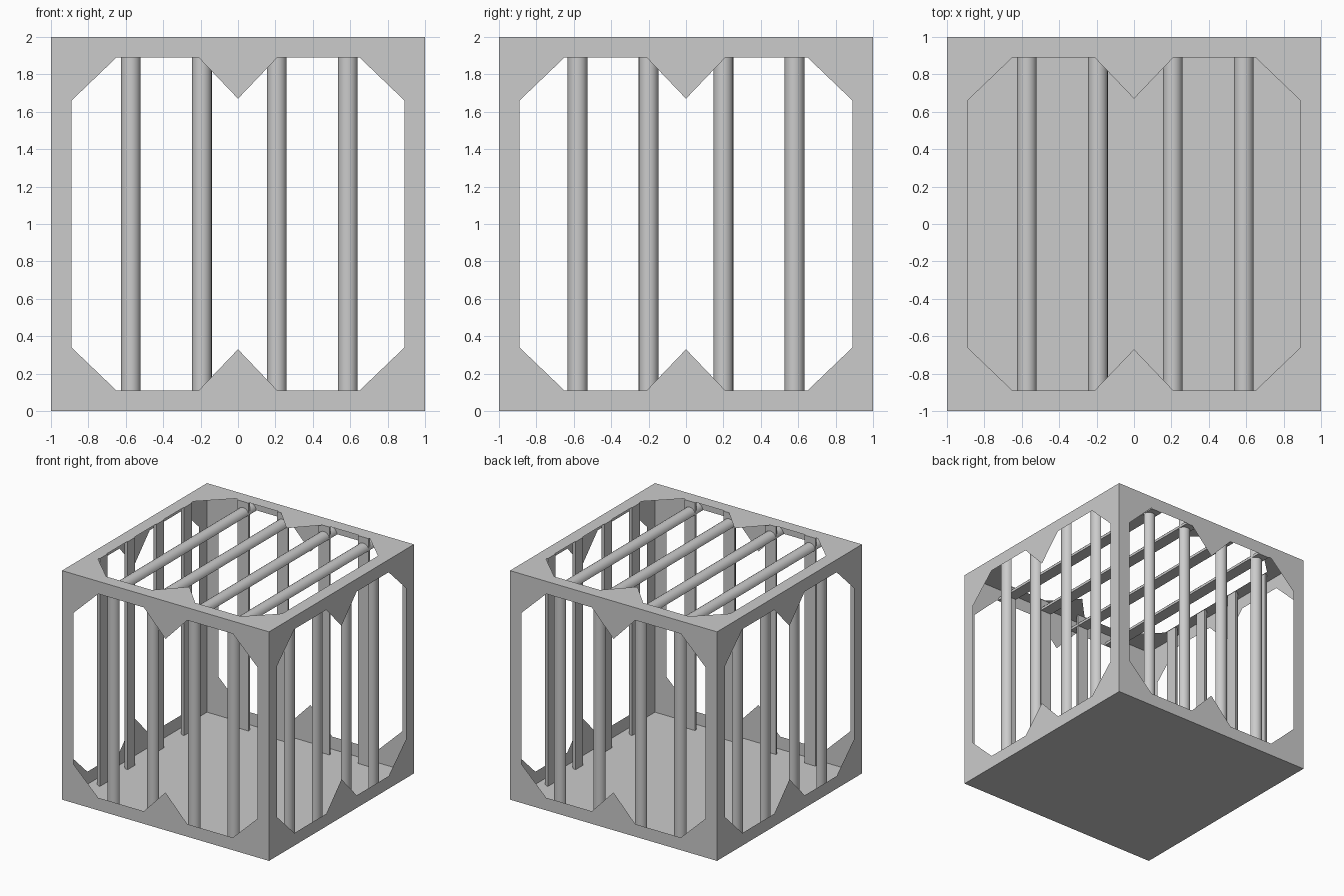
import bpy, bmesh
from math import pi, cos, sin, radians
from mathutils import Matrix

if "Cube" in bpy.data.objects:
    bpy.data.objects.remove(bpy.data.objects["Cube"])

# One quarter of the cut-out panel (centred, half-size 1)
QUARTER = [(1, 0), (1, 1), (0, 1), (0, .67), (.21, .89), (.65, .89), (.89, .66), (.89, 0)]
BAR_R, BAR_DEPTH, SEGS = .053, .89, 10


def finish(bm, name, matrix, smooth=False):
    mesh = bpy.data.meshes.new(name)
    bm.to_mesh(mesh)
    bm.free()
    mesh.transform(matrix)
    if smooth:
        for p in mesh.polygons:
            p.use_smooth = True
        mesh.set_sharp_from_angle(angle=radians(35))
    obj = bpy.data.objects.new(name, mesh)
    bpy.context.collection.objects.link(obj)
    return obj


def panel(name, matrix):
    """Thin sheet frame with toothed opening, facing local +z at height 1."""
    bm = bmesh.new()
    for sx in (1, -1):
        for sy in (1, -1):
            pts = QUARTER if sx * sy > 0 else QUARTER[::-1]
            bm.faces.new([bm.verts.new((sx * x, sy * y, 1)) for x, y in pts])
    bmesh.ops.remove_doubles(bm, verts=bm.verts[:], dist=1e-4)
    finish(bm, name, matrix)


def bars(name, matrix, shift):
    """Four half-round bars along local y, flat side facing inwards."""
    bm = bmesh.new()
    for x in (-.58, -.2, .2, .58):
        arc = [(x + shift + BAR_R * cos(pi * i / SEGS), BAR_DEPTH + BAR_R * sin(pi * i / SEGS))
               for i in range(SEGS + 1)]
        face = bm.faces.new([bm.verts.new((u, -.995, w)) for u, w in arc])
        ext = bmesh.ops.extrude_face_region(bm, geom=[face], use_keep_orig=True)
        new = [g for g in ext["geom"] if isinstance(g, bmesh.types.BMVert)]
        bmesh.ops.translate(bm, verts=new, vec=(0, 1.99, 0))
    bmesh.ops.recalc_face_normals(bm, faces=bm.faces[:])
    finish(bm, name, matrix, True)


# Four walls and the open roof
lift = Matrix.Translation((0, 0, 1))
upright = Matrix.Rotation(pi / 2, 4, 'X')
sides = [("top", lift, .007)]
for i, (side, shift) in enumerate((("front", .007), ("right", 0), ("back", -.007), ("left", 0))):
    sides.append((side, lift @ Matrix.Rotation(i * pi / 2, 4, 'Z') @ upright, shift))
for side, matrix, shift in sides:
    panel(side + "_frame", matrix)
    bars(side + "_bars", matrix, shift)

# Solid floor sheet
bm = bmesh.new()
bm.faces.new([bm.verts.new(c) for c in ((-1, -1, 0), (-1, 1, 0), (1, 1, 0), (1, -1, 0))])
finish(bm, "floor", Matrix.Identity(4))
